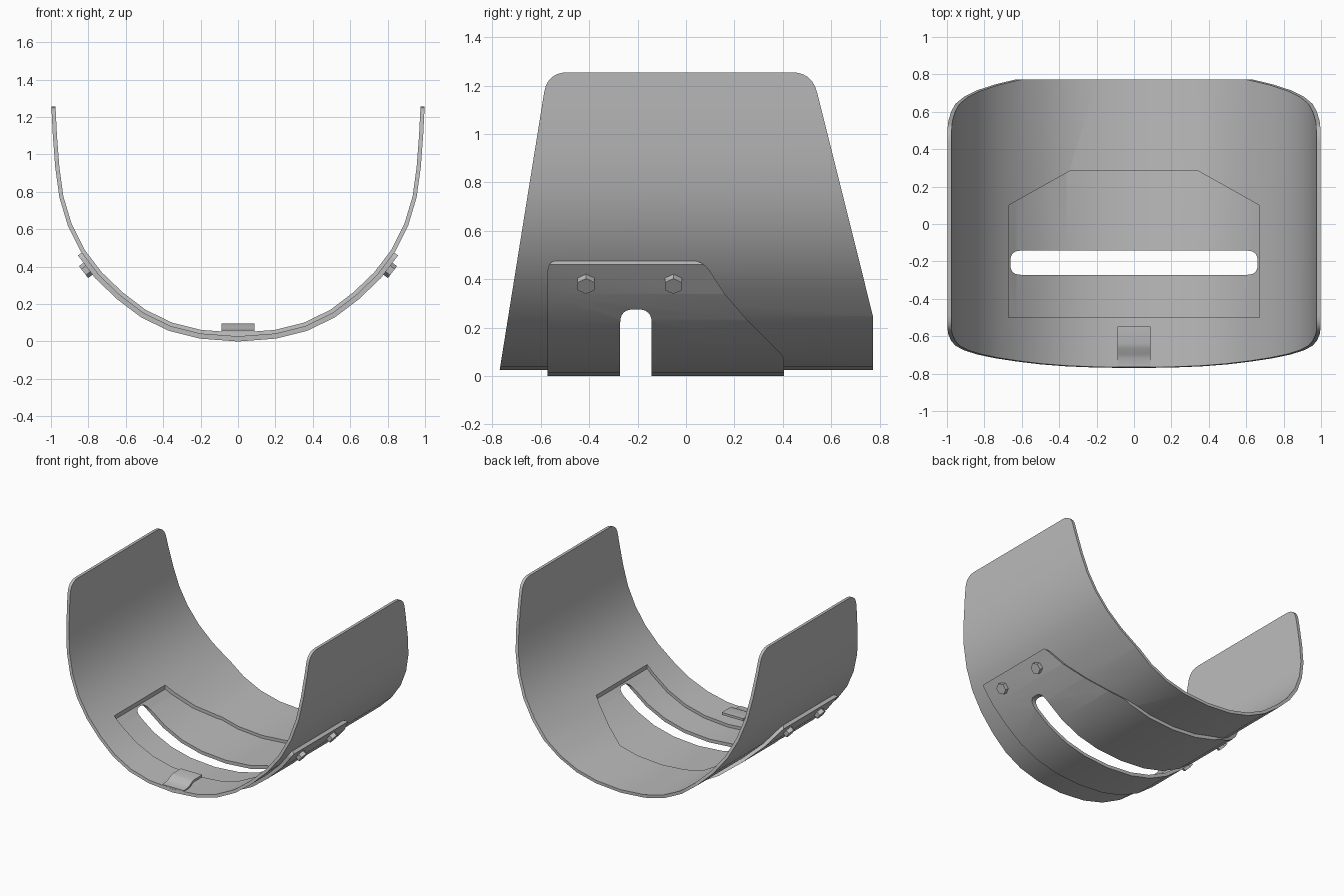
import bpy, bmesh, math
from mathutils import Vector, Matrix

if "Cube" in bpy.data.objects:
    bpy.data.objects.remove(bpy.data.objects["Cube"])

metal = bpy.data.materials.new("grey_metal")
metal.use_nodes = True
GREY = (0.5, 0.5, 0.5, 1)
metal.diffuse_color = GREY
metal.node_tree.nodes["Principled BSDF"].inputs["Base Color"].default_value = GREY


def finish(name, bm):
    bmesh.ops.recalc_face_normals(bm, faces=bm.faces)
    mesh = bpy.data.meshes.new(name)
    bm.to_mesh(mesh)
    bm.free()
    mesh.materials.append(metal)
    obj = bpy.data.objects.new(name, mesh)
    bpy.context.collection.objects.link(obj)
    return obj


def prism(name, outline, axis, lo, hi):
    """Extrude a closed 2D outline along the x, y or z axis."""
    place = {"x": lambda a, b, d: (d, a, b),
             "y": lambda a, b, d: (a, d, b),
             "z": lambda a, b, d: (a, b, d)}[axis]
    bm = bmesh.new()
    face = bm.faces.new([bm.verts.new(place(a, b, lo)) for a, b in outline])
    ext = bmesh.ops.extrude_face_region(bm, geom=[face])["geom"]
    verts = [g for g in ext if isinstance(g, bmesh.types.BMVert)]
    bmesh.ops.translate(bm, verts=verts, vec=place(0, 0, hi - lo))
    return finish(name, bm)


def rounded(corners, steps=6):
    """Outline from (a, b, radius) corners; a zero radius stays sharp."""
    out = []
    n = len(corners)
    for i, (a, b, r) in enumerate(corners):
        p = Vector((a, b))
        if not r:
            out.append(p)
            continue
        start = p + (Vector(corners[i - 1][:2]) - p).normalized() * r
        end = p + (Vector(corners[(i + 1) % n][:2]) - p).normalized() * r
        for k in range(steps + 1):
            t = k / steps
            out.append(start * (1 - t) ** 2 + p * 2 * t * (1 - t) + end * t * t)
    return out


def band(half, inner, outer):
    """Closed U section between two offsets of a mirrored half profile."""
    path = [Vector((-x, z)) for x, z in reversed(half[1:])] + [Vector(p) for p in half]
    sides = ([], [])
    for i, p in enumerate(path):
        t = (path[min(i + 1, len(path) - 1)] - path[max(i - 1, 0)]).normalized()
        normal = Vector((t.y, -t.x))
        sides[0].append(p + normal * inner)
        sides[1].append(p + normal * outer)
    return sides[0] + sides[1][::-1]


def cut(obj, cutter, operation):
    cutter.hide_render = True
    mod = obj.modifiers.new("cut", "BOOLEAN")
    mod.operation = operation
    mod.solver = "EXACT"
    mod.object = cutter
    select(obj)
    bpy.ops.object.modifier_apply(modifier=mod.name)
    bpy.data.objects.remove(cutter)


def select(obj):
    bpy.ops.object.select_all(action="DESELECT")
    obj.select_set(True)
    bpy.context.view_layer.objects.active = obj


def smooth(obj):
    select(obj)
    bpy.ops.object.shade_smooth_by_angle(angle=math.radians(25))


# Shared half curve: the shell's outer face, from bottom centre to rim
lower = [(0, .025), (.2, .04), (.36, .08), (.505, .15), (.63, .245), (.745, .355)]
upper = [(.84, .48), (.91, .62), (.955, .77), (.977, .93), (.99, 1.1), (1, 1.3)]

# Curved shell, trimmed to its tapered side outline, with a floor window
shell = prism("curved_shell", band(lower + upper, -.022, 0), "y", -.9, .9)
side = rounded([(-.79, -.1, 0), (-.573, 1.255, .085), (.521, 1.255, .085),
                (.772, .25, 0), (.772, -.1, 0)])
cut(shell, prism("side_trim", side, "x", -1.2, 1.2), "INTERSECT")
window = [(-.67, -.5), (.67, -.5), (.67, .1), (.34, .285), (-.34, .285), (-.67, .1)]
cut(shell, prism("window_cutter", window, "z", -.3, .6), "DIFFERENCE")
smooth(shell)

# Outer base plate with a shaped back edge and a cross slot
plate = prism("base_plate", band(lower + [(.836, .475)], 0, .025), "y", -.8, .8)
edge = rounded([(-.572, -.1, 0), (-.572, .477, .045), (.07, .477, .05),
                (.16, .34, 0), (.25, .235, 0), (.35, .135, 0),
                (.405, .08, .02), (.405, -.1, 0)])
cut(plate, prism("plate_trim", edge, "x", -1.2, 1.2), "INTERSECT")
slot = rounded([(-.272, -.1, 0), (-.272, .275, .055),
                (-.142, .275, .055), (-.142, -.1, 0)])
cut(plate, prism("slot_cutter", slot, "x", -1.2, 1.2), "DIFFERENCE")
smooth(plate)

# Spring clip at the front of the floor, raised at its rear end
top = [(-.765, .06), (-.72, .062), (-.695, .072), (-.665, .088), (-.64, .095), (-.547, .095)]
clip = prism("spring_clip", top + [(y, z - .018) for y, z in reversed(top)], "x", -.088, .088)
smooth(clip)

# Hexagonal bolt heads on both flanks
tangent = Vector((.605, 0, .796))
normal = Vector((.796, 0, -.605))
for label, sign in (("left", 1), ("right", -1)):
    for place, y in (("front", -.413), ("rear", -.052)):
        bm = bmesh.new()
        bmesh.ops.create_cone(bm, cap_ends=True, segments=6,
                              radius1=.04, radius2=.04, depth=.032)
        frame = Matrix((Vector((0, 1, 0)), tangent, normal)).transposed().to_4x4()
        frame.translation = Vector((.782, y, .404)) + normal * .039
        bm.transform(Matrix.Diagonal((sign, 1, 1, 1)) @ frame)
        finish(f"{label}_{place}_bolt", bm)
